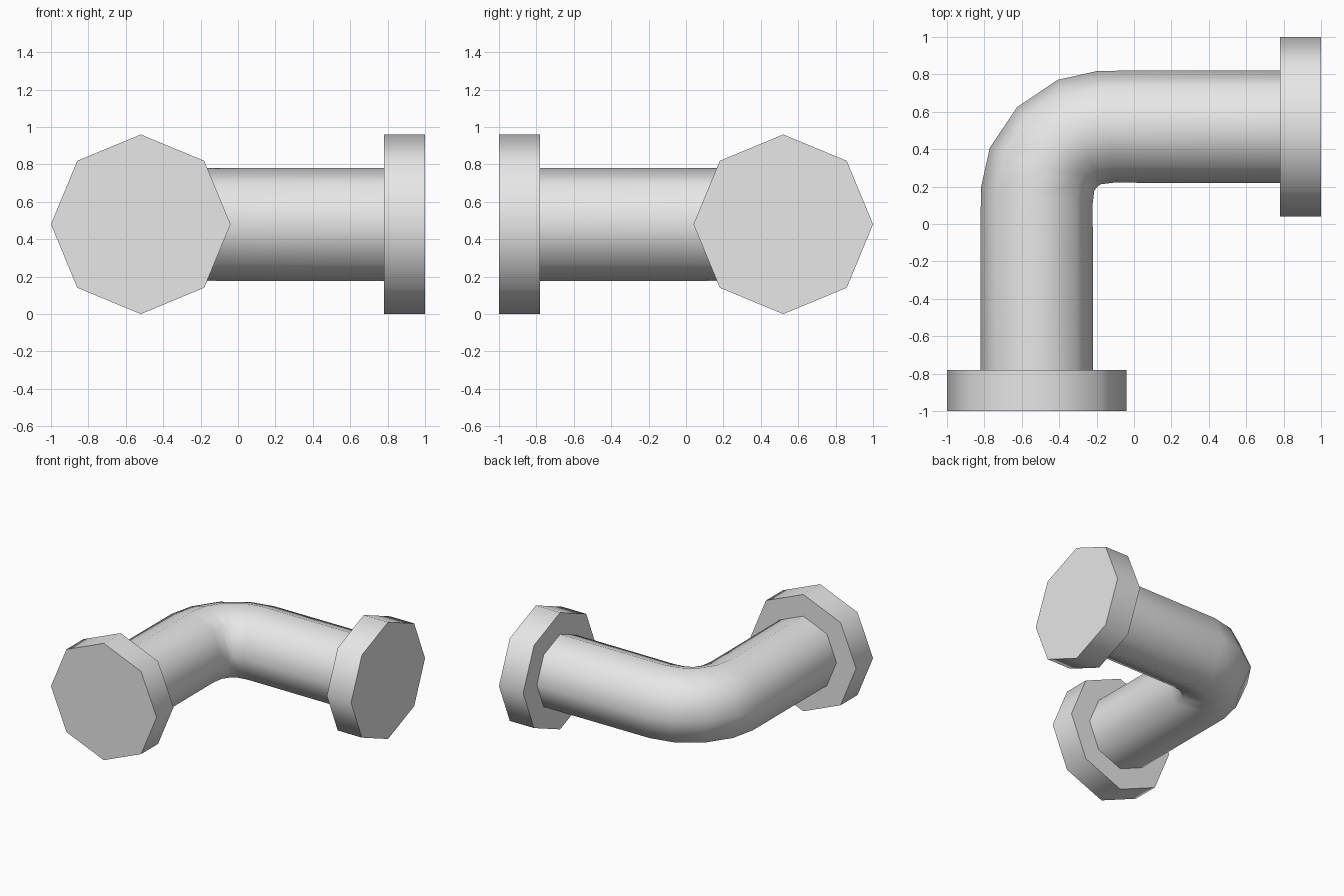
import bpy, bmesh, math
from mathutils import Vector, Matrix

SIDES = 8
AXIS = 0.52        # offset of both pipe axes from the centre
HEIGHT = 0.48      # height of the pipe axis
PIPE_R, FLANGE_R = 0.302, 0.48
BEND_R = 0.37
BEND_C = AXIS - BEND_R

cube = bpy.data.objects.get("Cube")
if cube:
    bpy.data.objects.remove(cube, do_unlink=True)

grey = bpy.data.materials.new("light_grey")
grey.use_nodes = True
colour = (0.8, 0.8, 0.8, 1.0)
grey.diffuse_color = colour
grey.node_tree.nodes["Principled BSDF"].inputs["Base Color"].default_value = colour


def sweep(name, stations, radius):
    """Octagonal tube through (x, y, heading) stations, capped at both ends."""
    bm = bmesh.new()
    rings = []
    for x, y, heading in stations:
        side = Vector((-math.sin(heading), math.cos(heading), 0))
        ring = []
        for i in range(SIDES):
            a = math.tau * i / SIDES
            offset = side * math.cos(a) + Vector((0, 0, math.sin(a)))
            ring.append(bm.verts.new(Vector((x, y, HEIGHT)) + offset * radius))
        rings.append(ring)
    for r0, r1 in zip(rings, rings[1:]):
        for i in range(SIDES):
            j = (i + 1) % SIDES
            bm.faces.new((r0[i], r0[j], r1[j], r1[i]))
    bm.faces.new(rings[0])
    bm.faces.new(rings[-1])
    bmesh.ops.recalc_face_normals(bm, faces=bm.faces)
    mesh = bpy.data.meshes.new(name)
    bm.to_mesh(mesh)
    bm.free()
    mesh.materials.append(grey)
    obj = bpy.data.objects.new(name, mesh)
    bpy.context.collection.objects.link(obj)
    bpy.ops.object.select_all(action='DESELECT')
    obj.select_set(True)
    bpy.context.view_layer.objects.active = obj
    bpy.ops.object.shade_smooth_by_angle(angle=math.radians(60))
    return obj


# Elbow pipe: straight leg, four-segment bend, straight leg
quarter = math.pi / 2
path = [(-AXIS, -0.8, quarter)]
for step in range(5):
    turn = quarter * step / 4
    tilt = math.radians({0: 8, 4: 82}.get(step, math.degrees(turn)))
    path.append((-BEND_C - BEND_R * math.cos(turn),
                 BEND_C + BEND_R * math.sin(turn), quarter - tilt))
path.append((0.8, AXIS, 0))
sweep("elbow_pipe", path, PIPE_R)

# End flanges
sweep("front_flange", [(-AXIS, -1, quarter), (-AXIS, -0.78, quarter)], FLANGE_R)
sweep("left_flange", [(0.78, AXIS, 0), (1, AXIS, 0)], FLANGE_R)
